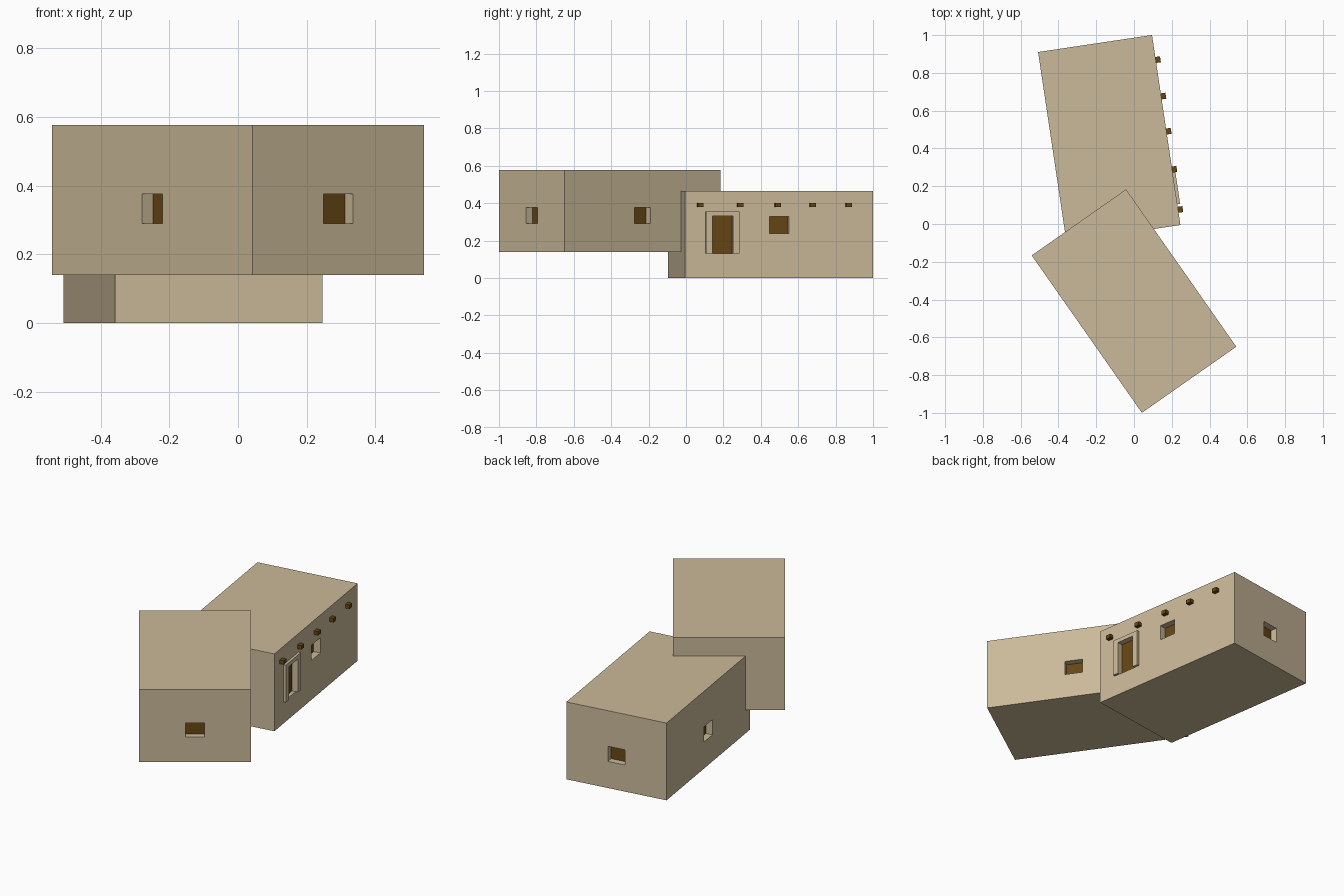
import bpy, math
from mathutils import Matrix, Vector

if "Cube" in bpy.data.objects:
    bpy.data.objects.remove(bpy.data.objects["Cube"])


def material(name, rgb):
    m = bpy.data.materials.new(name)
    m.diffuse_color = (*rgb, 1)
    m.use_nodes = True
    m.node_tree.nodes["Principled BSDF"].inputs["Base Color"].default_value = m.diffuse_color
    return m


ADOBE = material("tan adobe", (0.60, 0.49, 0.32))
WOOD = material("dark brown wood", (0.136, 0.062, 0.007))


def box(name, size, place, mat):
    """Box of the given size, placed by a matrix."""
    bpy.ops.mesh.primitive_cube_add(size=1)
    ob = bpy.context.object
    ob.name = name
    ob.data.transform(place @ Matrix.Diagonal((*size, 1)))
    ob.data.materials.append(mat)
    return ob


def cut(ob, cutter):
    """Subtract the cutter, bake the result and drop the cutter."""
    cutter.hide_render = True
    mod = ob.modifiers.new("cut", 'BOOLEAN')
    mod.operation, mod.solver, mod.object = 'DIFFERENCE', 'EXACT', cutter
    dg = bpy.context.evaluated_depsgraph_get()
    mesh = bpy.data.meshes.new_from_object(ob.evaluated_get(dg))
    ob.modifiers.clear()
    ob.data = mesh
    bpy.data.objects.remove(cutter)


def wall_frame(base, width, length, side):
    """Frame on a wall: x outward, y along the wall (0=right,1=back,2=left,3=front)."""
    reach = (width if side % 2 == 0 else length) / 2
    return base @ Matrix.Rotation(side * math.pi / 2, 4, 'Z') @ Matrix.Translation((reach, 0, 0))


def recess(block, name, wall, y, z, w, h, depth):
    """Opening cut into a wall with a thin wood panel at its back."""
    cut(block, box("cutter", (2 * depth, w, h), wall @ Matrix.Translation((0, y, z)), ADOBE))
    box(name, (0.008, w, h), wall @ Matrix.Translation((-depth, y, z)), WOOD)


W, L = 0.61, 1.017
SIDES = ("right", "back", "left", "front")


def block(name, centre, angle, z0, height, win_h, raised=()):
    base = Matrix.Translation((*centre, z0)) @ Matrix.Rotation(math.radians(angle), 4, 'Z')
    ob = box(name, (W, L, height), base @ Matrix.Translation((0, 0, height / 2)), ADOBE)
    for i, side in enumerate(SIDES):
        z = height * (0.607 if side in raised else 0.442)
        recess(ob, f"{name}_{side}_window", wall_frame(base, W, L, i), 0, z, 0.105, win_h, 0.044)
    return ob, base


# Two overlapping building blocks with a window in each wall
lower, lower_base = block("lower_block", (-0.131, 0.4525), 8.5, 0, 0.465, 0.091, ("right",))
block("upper_block", (0, -0.408), 35, 0.14, 0.437, 0.085)

# Doorway with a raised surround on the lower block
wall = wall_frame(lower_base, W, L, 0)
DY = -0.306
recess(lower, "door", wall, DY, 0.23, 0.112, 0.20, 0.025)
for s, n in ((-1, "left"), (1, "right")):
    box(f"door_{n}_post", (0.02, 0.035, 0.20),
        wall @ Matrix.Translation((0.005, DY + s * 0.0735, 0.23)), ADOBE)
box("door_lintel", (0.02, 0.182, 0.024), wall @ Matrix.Translation((0.005, DY, 0.342)), ADOBE)

# Projecting roof beam ends
for i, y in enumerate((-0.427, -0.212, -0.008, 0.18, 0.375)):
    box(f"roof_beam_{i + 1}", (0.045, 0.032, 0.023),
        wall @ Matrix.Translation((0.0025, y, 0.39)), WOOD)
